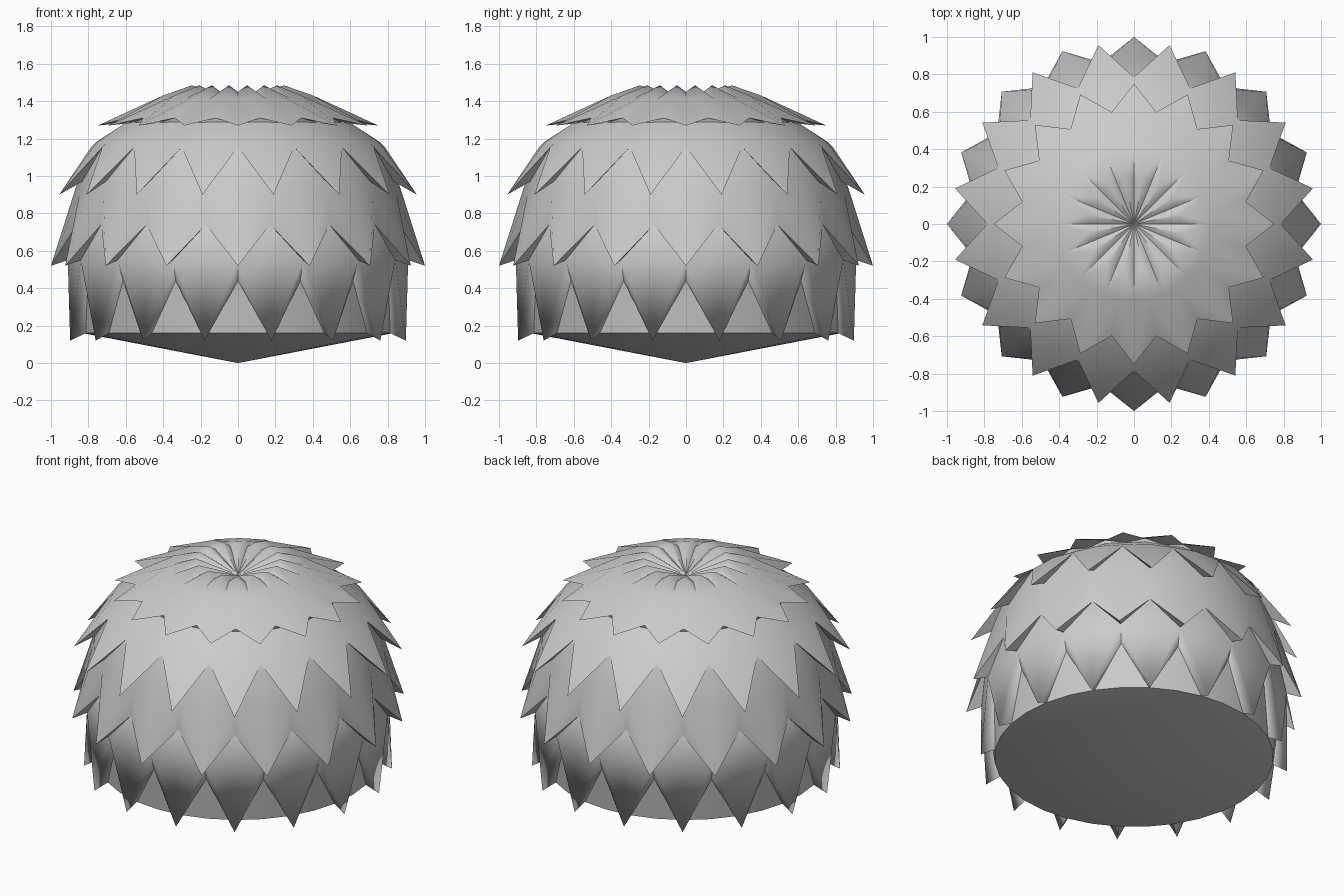
import bpy, bmesh, math

if "Cube" in bpy.data.objects:
    bpy.data.objects.remove(bpy.data.objects["Cube"])

N = 32  # 16 leaf-tip columns alternating with 16 in-between columns

# Each loop: (radius, z) of even columns, (radius, z) of odd columns,
# and the parity whose column owns the fold diagonal in the band above it.
LOOPS = [
    # pleated crown
    ((0.25, 1.45), (0.25, 1.485), 0),
    ((0.41, 1.41), (0.41, 1.43), 0),
    # top tier: pointed edge, then tucked back underneath
    ((0.75, 1.27), (0.61, 1.31), 0),
    ((0.60, 1.285), (0.605, 1.29), 0),
    # second tier
    ((0.76, 1.18), (0.77, 1.18), 1),
    ((0.785, 1.155), (0.975, 0.90), 1),
    ((0.79, 1.145), (0.85, 0.97), 1),
    # third tier
    ((0.87, 0.93), (0.865, 0.90), 0),
    ((1.00, 0.52), (0.88, 0.74), 0),
    ((0.91, 0.55), (0.885, 0.73), 0),
    # bottom tier
    ((0.87, 0.44), (0.915, 0.12), 1),
    # rim of the underside
    ((0.83, 0.16), (0.83, 0.16), 1),
]

bm = bmesh.new()
rings = []
for even, odd, _ in LOOPS:
    ring = []
    for i in range(N):
        r, z = odd if i % 2 else even
        a = 2 * math.pi * i / N
        ring.append(bm.verts.new((r * math.sin(a), -r * math.cos(a), z)))
    rings.append(ring)

# crown centre and underside point
top = bm.verts.new((0, 0, 1.38))
bottom = bm.verts.new((0, 0, 0))
for i in range(N):
    j = (i + 1) % N
    bm.faces.new((top, rings[0][i], rings[0][j]))
    bm.faces.new((bottom, rings[-1][j], rings[-1][i]))

# bands between loops, folded from each tip up to its neighbours
for k in range(1, len(rings)):
    up, lo, parity = rings[k - 1], rings[k], LOOPS[k][2]
    for i in range(N):
        j = (i + 1) % N
        if i % 2 == parity:
            bm.faces.new((up[i], lo[i], up[j]))
            bm.faces.new((up[j], lo[i], lo[j]))
        else:
            bm.faces.new((up[i], lo[i], lo[j]))
            bm.faces.new((up[i], lo[j], up[j]))

bmesh.ops.recalc_face_normals(bm, faces=bm.faces[:])
mesh = bpy.data.meshes.new("layered_foliage")
bm.to_mesh(mesh)
bm.free()
foliage = bpy.data.objects.new("layered_foliage", mesh)
bpy.context.collection.objects.link(foliage)

# smooth surface, crisp leaf edges
bpy.context.view_layer.objects.active = foliage
foliage.select_set(True)
bpy.ops.object.shade_smooth_by_angle(angle=math.radians(60))
